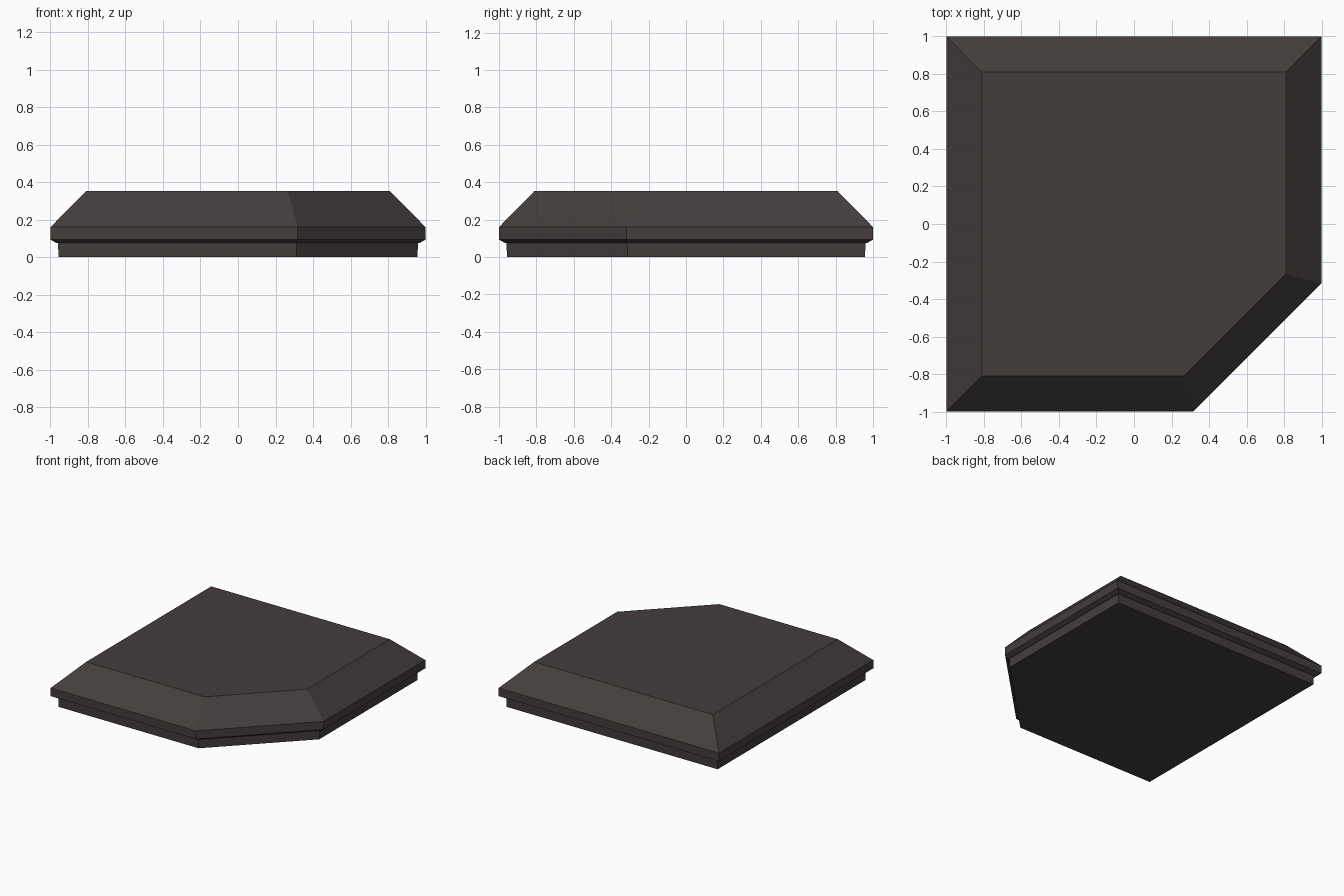
import bpy, bmesh

if "Cube" in bpy.data.objects:
    bpy.data.objects.remove(bpy.data.objects["Cube"])

# One dark stone colour
stone = bpy.data.materials.new("dark_stone")
stone.diffuse_color = (0.058, 0.048, 0.046, 1)
stone.use_nodes = True
stone.node_tree.nodes["Principled BSDF"].inputs["Base Color"].default_value = stone.diffuse_color


def outline(half, cut):
    """Square with its front right corner cut off."""
    return [(-half, -half), (cut, -half), (half, -cut), (half, half), (-half, half)]


def stacked_slab(name, layers):
    """Skin a stack of outlines given as (z, half width, cut start)."""
    bm = bmesh.new()
    rings = [[bm.verts.new((x, y, z)) for x, y in outline(h, c)] for z, h, c in layers]
    for a, b in zip(rings, rings[1:]):
        for i in range(5):
            j = (i + 1) % 5
            bm.faces.new((a[i], a[j], b[j], b[i]))
    bm.faces.new(rings[0][::-1])
    bm.faces.new(rings[-1])
    bmesh.ops.recalc_face_normals(bm, faces=bm.faces)
    mesh = bpy.data.meshes.new(name)
    bm.to_mesh(mesh)
    bm.free()
    mesh.materials.append(stone)
    ob = bpy.data.objects.new(name, mesh)
    bpy.context.collection.objects.link(ob)
    return ob


# Plinth, overhanging rim and bevelled top in one skin
stacked_slab("corner_cap_slab", [
    (0.0, 0.957, 0.313),
    (0.075, 0.96, 0.313),
    (0.075, 0.968, 0.314),
    (0.093, 1.0, 0.317),
    (0.16, 1.0, 0.317),
    (0.353, 0.81, 0.265),
])
